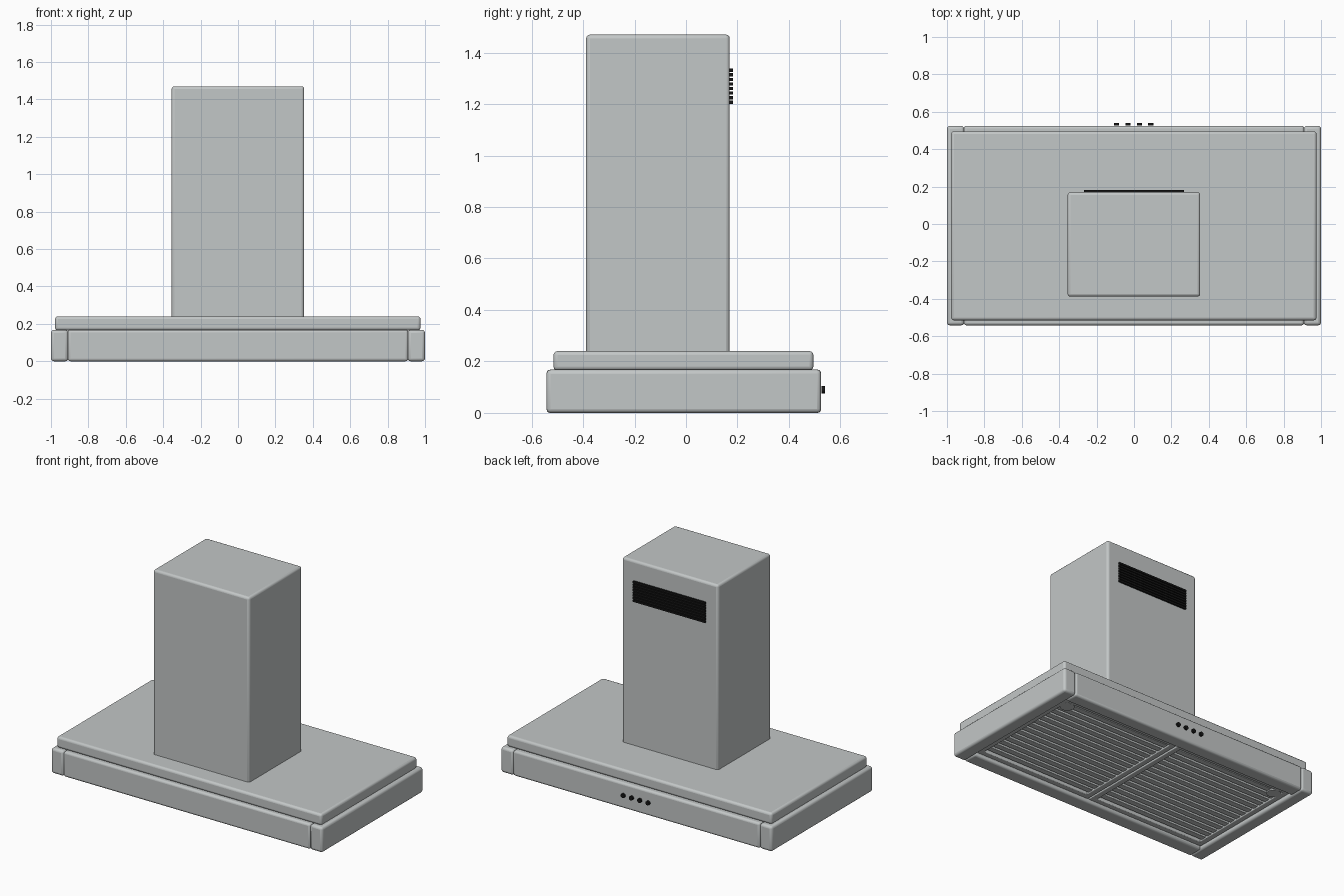
import bpy, math

cube = bpy.data.objects.get("Cube")
if cube:
    bpy.data.objects.remove(cube, do_unlink=True)


def material(name, rgb):
    m = bpy.data.materials.new(name)
    m.use_nodes = True
    m.diffuse_color = (*rgb, 1)
    m.node_tree.nodes["Principled BSDF"].inputs["Base Color"].default_value = (*rgb, 1)
    return m


steel = material("brushed steel", (0.545, 0.57, 0.57))
black = material("black plastic", (0.008, 0.008, 0.008))


def box(name, x, y, z, mat=steel, bevel=0.0):
    """Box from (min, max) ranges, with optional rounded edges."""
    bpy.ops.mesh.primitive_cube_add(size=1)
    ob = bpy.context.object
    ob.name = name
    ob.location = [(a + b) / 2 for a, b in (x, y, z)]
    ob.scale = [b - a for a, b in (x, y, z)]
    bpy.ops.object.transform_apply(location=False, rotation=False, scale=True)
    ob.data.materials.append(mat)
    if bevel:
        mod = ob.modifiers.new("rounded edges", "BEVEL")
        mod.width = bevel
        mod.segments = 3
        bpy.ops.object.shade_smooth_by_angle(angle=math.radians(35))
    return ob


def cylinder(name, loc, radius, depth, mat, rot=(0, 0, 0)):
    bpy.ops.mesh.primitive_cylinder_add(vertices=24, radius=radius, depth=depth,
                                        location=loc, rotation=rot)
    ob = bpy.context.object
    ob.name = name
    ob.data.materials.append(mat)
    bpy.ops.object.shade_smooth_by_angle(angle=math.radians(35))
    return ob


# Chimney and canopy
box("chimney", (-0.355, 0.354), (-0.388, 0.17), (0.22, 1.47), bevel=0.015)
box("canopy_top", (-0.978, 0.976), (-0.515, 0.495), (0.165, 0.24), bevel=0.015)

# Rim rails around the open underside
for side, s in (("left", 1), ("right", -1)):
    x = sorted((s * 0.908, s))
    box(side + "_rail", x, (-0.542, 0.525), (0, 0.168), bevel=0.016)
box("front_rail", (-0.91, 0.91), (-0.542, -0.44), (0, 0.168), bevel=0.014)
box("back_rail", (-0.91, 0.91), (0.43, 0.525), (0, 0.168), bevel=0.014)

# Two grease filters: backing, border frame and long slats
box("filter_backing", (-0.92, 0.92), (-0.45, 0.44), (0.06, 0.075))
front, back = -0.42, 0.41
count = 14
pitch = (back - front) / (count + 1)
for side, s in (("left", 1), ("right", -1)):
    inner, outer = 0.024, 0.885
    span = sorted((s * inner, s * outer))
    for edge, y in (("front", front), ("back", back)):
        box(f"{side}_filter_{edge}_edge", span, (y - 0.02, y + 0.02), (0.022, 0.07), bevel=0.005)
    for edge, c in (("inner", inner), ("outer", outer)):
        box(f"{side}_filter_{edge}_edge", (s * c - 0.02, s * c + 0.02),
            (front - 0.02, back + 0.02), (0.022, 0.07), bevel=0.005)
    for i in range(count):
        y = front + pitch * (i + 1)
        box(f"{side}_filter_slat", span, (y - 0.02, y + 0.02), (0.03, 0.05), bevel=0.004)
    cylinder(side + "_lamp", (s * 0.83, 0.35, 0.042), 0.045, 0.04, steel)

# Control buttons on the back rail
for i in range(4):
    cylinder("control_button", (-0.093 + 0.061 * i, 0.534, 0.09), 0.014, 0.013, black,
             (math.pi / 2, 0, 0))

# Chimney vent slats
for i in range(8):
    z = 1.207 + 0.0178 * i
    box("vent_slat", (-0.268, 0.266), (0.168, 0.182), (z - 0.0062, z + 0.0062), black)
